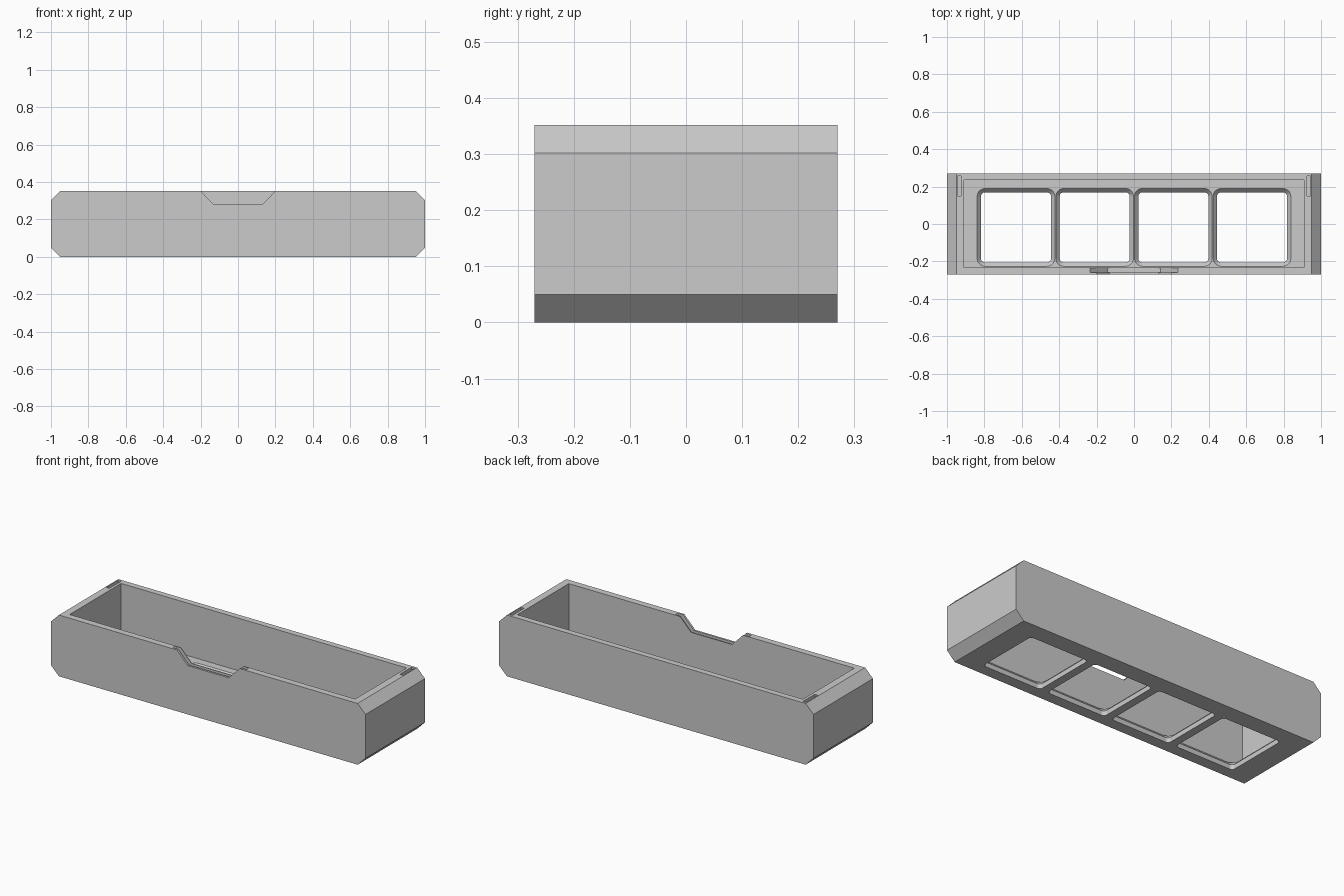
import bpy, bmesh, math

old = bpy.data.objects.get("Cube")
if old:
    bpy.data.objects.remove(old)

W, D, H, C = 1.0, 0.27, 0.352, 0.05   # half width, half depth, height, corner bevel
FLOOR = 0.05

grey = bpy.data.materials.new("plain_grey")
grey.use_nodes = True
colour = (0.6, 0.6, 0.6, 1)
grey.diffuse_color = colour
grey.node_tree.nodes["Principled BSDF"].inputs["Base Color"].default_value = colour


def loft(name, rings):
    """Closed solid through matching rings of points."""
    bm = bmesh.new()
    loops = [[bm.verts.new(p) for p in ring] for ring in rings]
    for a, b in zip(loops, loops[1:]):
        for i in range(len(a)):
            j = (i + 1) % len(a)
            bm.faces.new((a[i], a[j], b[j], b[i]))
    bm.faces.new(loops[0])
    bm.faces.new(loops[-1])
    bmesh.ops.recalc_face_normals(bm, faces=bm.faces)
    mesh = bpy.data.meshes.new(name)
    bm.to_mesh(mesh)
    bm.free()
    mesh.materials.append(grey)
    ob = bpy.data.objects.new(name, mesh)
    bpy.context.collection.objects.link(ob)
    return ob


def prism(name, profile, y0, y1):
    return loft(name, [[(x, y, z) for x, z in profile] for y in (y0, y1)])


def rounded(cx, cy, z, hx, hy, r, steps=5):
    """Rounded rectangle ring at height z."""
    pts = []
    for q, (sx, sy) in enumerate(((1, 1), (-1, 1), (-1, -1), (1, -1))):
        for k in range(steps + 1):
            a = math.pi / 2 * (q + k / steps)
            pts.append((cx + sx * (hx - r) + r * math.cos(a),
                        cy + sy * (hy - r) + r * math.sin(a), z))
    return pts


def box(name, x0, x1, y0, y1, z0, z1):
    return prism(name, [(x0, z0), (x1, z0), (x1, z1), (x0, z1)], y0, y1)


def cut(target, cutter):
    mod = target.modifiers.new("cut", 'BOOLEAN')
    mod.operation = 'DIFFERENCE'
    mod.solver = 'EXACT'
    mod.object = cutter
    cutter.hide_render = True
    bpy.context.view_layer.objects.active = target
    bpy.ops.object.modifier_apply(modifier=mod.name)
    bpy.data.objects.remove(cutter)


# Tray body: bevelled octagonal profile run front to back
half = [(W - C, 0), (W, C), (W, H - C), (W - C, H)]
tray = prism("tray", half + [(-x, z) for x, z in reversed(half)], -D, D)

# Main cavity
cut(tray, box("cavity_cutter", -0.908, 0.908, -0.232, 0.235, FLOOR, H + 0.1))

# Four floor windows with bevelled upper rims
for i in range(4):
    cx, cy = (i - 1.5) * 0.4207, -0.018
    cut(tray, loft("window_cutter", [
        rounded(cx, cy, -0.02, 0.187, 0.187, 0.02),
        rounded(cx, cy, FLOOR - 0.023, 0.187, 0.187, 0.02),
        rounded(cx, cy, FLOOR, 0.208, 0.208, 0.043),
        rounded(cx, cy, FLOOR + 0.02, 0.208, 0.208, 0.043)]))


def notch(name, top, bottom, z, y0, y1):
    up = H + 0.05
    cut(tray, prism(name, [(-bottom, z), (bottom, z), (top, H), (top, up),
                           (-top, up), (-top, H)], y0, y1))


# Front finger notch and the thin groove following its edge
notch("notch_cutter", 0.2, 0.13, 0.28, -0.3, -0.2)
notch("groove_cutter", 0.235, 0.143, 0.26, -0.258, -0.236)

# Small slots in the tops of both end walls
for s in (-1, 1):
    x = s * 0.934
    cut(tray, box("slot_cutter", x - 0.01, x + 0.01, 0.15, 0.257, H - 0.04, H + 0.05))
